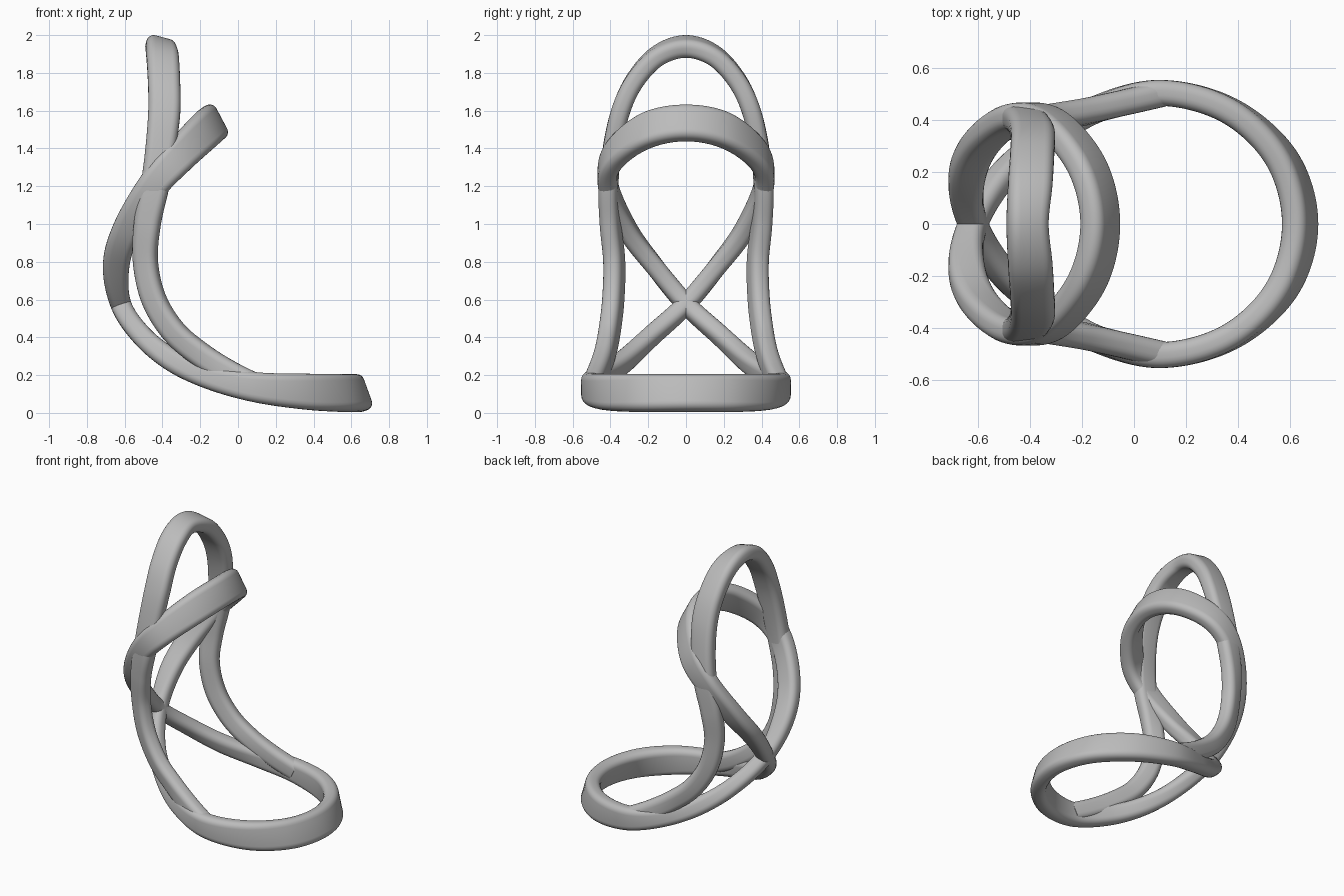
import bpy, bmesh, math
from mathutils import Vector

cube = bpy.data.objects.get("Cube")
if cube:
    bpy.data.objects.remove(cube, do_unlink=True)

grey = bpy.data.materials.new("soft_grey")
grey.use_nodes = True
grey.diffuse_color = (0.5, 0.5, 0.5, 1)
grey.node_tree.nodes["Principled BSDF"].inputs["Base Color"].default_value = (0.5, 0.5, 0.5, 1)

THICK = 0.1
RADIUS = 0.04


def mirrored(keys):
    """Flip a run of keys to the other side (y and twist change sign)."""
    return [(x, -y, z, a, -t, w) for x, y, z, a, t, w in keys]


def smooth_path(keys, closed, steps=12):
    """Catmull-Rom interpolation of every key value."""
    n = len(keys)
    at = (lambda i: keys[i % n]) if closed else (lambda i: keys[max(0, min(n - 1, i))])
    out = []
    for i in range(n if closed else n - 1):
        for s in range(steps):
            u = s / steps
            out.append([0.5 * (2 * b + (c - a) * u + (2 * a - 5 * b + 4 * c - d) * u * u
                               + (3 * b - a - 3 * c + d) * u ** 3)
                        for a, b, c, d in zip(at(i - 1), at(i), at(i + 1), at(i + 2))])
    if not closed:
        out.append(list(keys[-1]))
    return out


def section(width):
    """Rounded rectangle as (across width, across thickness) pairs."""
    pts = []
    for q, (su, sv) in enumerate([(1, 1), (-1, 1), (-1, -1), (1, -1)]):
        for k in range(6):
            a = math.pi / 2 * (q + k / 5)
            pts.append((su * (width / 2 - RADIUS) + RADIUS * math.cos(a),
                        sv * (THICK / 2 - RADIUS) + RADIUS * math.sin(a)))
    return pts


def band(name, keys, closed):
    """Sweep the rounded section along the keys (x, y, z, angle, twist, width)."""
    path = smooth_path(keys, closed)
    n = len(path)
    bm = bmesh.new()
    rings = []
    for i, (x, y, z, angle, twist, width) in enumerate(path):
        nxt = path[(i + 1) % n] if closed else path[min(i + 1, n - 1)]
        prv = path[i - 1] if closed or i else path[0]
        tangent = (Vector(nxt[:3]) - Vector(prv[:3])).normalized()
        a = math.radians(angle)
        wide = Vector((math.cos(a), twist, math.sin(a)))
        wide = (wide - tangent * wide.dot(tangent)).normalized()
        thin = tangent.cross(wide)
        rings.append([bm.verts.new(Vector((x, y, z)) + wide * u + thin * v)
                      for u, v in section(width)])
    m = len(rings[0])
    for i in range(n if closed else n - 1):
        r, s = rings[i], rings[(i + 1) % n]
        for j in range(m):
            bm.faces.new((r[j], r[(j + 1) % m], s[(j + 1) % m], s[j]))
    if not closed:
        bm.faces.new(rings[0])
        bm.faces.new(rings[-1])
    bmesh.ops.recalc_face_normals(bm, faces=bm.faces)
    mesh = bpy.data.meshes.new(name)
    bm.to_mesh(mesh)
    bm.free()
    mesh.materials.append(grey)
    obj = bpy.data.objects.new(name, mesh)
    bpy.context.collection.objects.link(obj)
    bpy.ops.object.select_all(action="DESELECT")
    obj.select_set(True)
    bpy.context.view_layer.objects.active = obj
    bpy.ops.object.shade_smooth_by_angle(angle=math.radians(40))


# Figure-eight band: base ring, crossing at the back, upper ring
base_front = [(0.64, 0, 0.105, 110, 0, 0.2)]
base_side = [
    (0.57, 0.25, 0.105, 106, 0, 0.2),
    (0.37, 0.435, 0.112, 97, 0, 0.19),
    (0.1, 0.505, 0.135, 90, 0, 0.16),
    (-0.15, 0.44, 0.19, 72, 0, 0.13),
    (-0.35, 0.32, 0.28, 55, 0, 0.12),
    (-0.51, 0.18, 0.41, 35, 0, 0.11),
]
crossing = [(-0.62, 0, 0.575, 17, 0, 0.11)]
upper_side = [
    (-0.645, 0.17, 0.78, -3, 0, 0.14),
    (-0.59, 0.31, 0.97, -22, 0, 0.15),
    (-0.46, 0.41, 1.19, -43, 0, 0.16),
    (-0.32, 0.39, 1.35, -52, 0, 0.18),
    (-0.18, 0.22, 1.49, -60, 0, 0.2),
]
upper_top = [(-0.13, 0, 1.535, -62, 0, 0.2)]
half = base_front + base_side + crossing + mirrored(upper_side) + upper_top
back = mirrored(half[1:-1])[::-1]
band("figure_eight_band", half + back, True)

# Backrest arch rising out of the base ring
arch_side = [
    (0.1, 0.5, 0.14, 78, 0, 0.13),
    (-0.05, 0.465, 0.215, 62, 0.1, 0.13),
    (-0.2, 0.43, 0.31, 54, 0.25, 0.13),
    (-0.34, 0.405, 0.43, 43, 0.35, 0.13),
    (-0.445, 0.385, 0.6, 23, 0.4, 0.13),
    (-0.49, 0.38, 0.8, 5, 0.4, 0.13),
    (-0.48, 0.4, 1.0, -5, 0.25, 0.14),
    (-0.44, 0.41, 1.2, -10, 0.1, 0.15),
    (-0.41, 0.39, 1.4, -6, 0, 0.16),
    (-0.39, 0.345, 1.6, 0, 0, 0.17),
    (-0.392, 0.27, 1.76, -4, 0, 0.17),
    (-0.4, 0.15, 1.89, -10, 0, 0.17),
]
arch_top = [(-0.41, 0, 1.94, -15, 0, 0.16)]
band("backrest_arch", arch_side + arch_top + mirrored(arch_side)[::-1], False)
